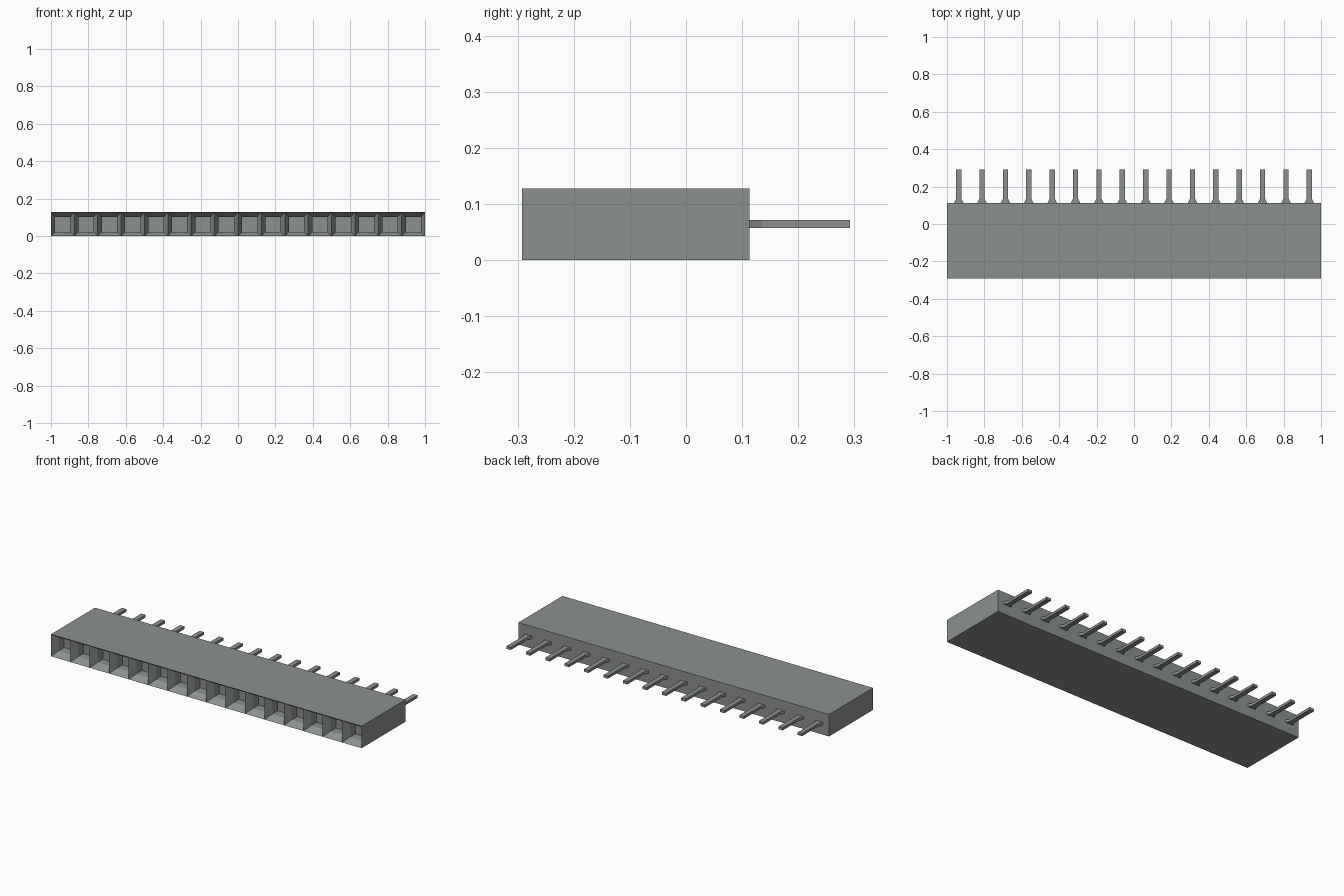
import bpy
import bmesh

cube = bpy.data.objects.get("Cube")
if cube:
    bpy.data.objects.remove(cube)

COUNT = 16
PITCH = 2 / COUNT
FRONT, BACK, TIP = -0.292, 0.113, 0.292
HEIGHT = 0.128

grey = bpy.data.materials.new("plain_grey")
grey.use_nodes = True
grey.diffuse_color = (0.26, 0.285, 0.265, 1)
grey.node_tree.nodes["Principled BSDF"].inputs["Base Color"].default_value = grey.diffuse_color


def finish(bm, name):
    bmesh.ops.remove_doubles(bm, verts=bm.verts, dist=0.0001)
    bmesh.ops.recalc_face_normals(bm, faces=bm.faces)
    mesh = bpy.data.meshes.new(name)
    bm.to_mesh(mesh)
    bm.free()
    mesh.materials.append(grey)
    obj = bpy.data.objects.new(name, mesh)
    bpy.context.collection.objects.link(obj)
    return obj


def rectangle(bm, x0, x1, y, z0, z1):
    return [bm.verts.new((x, y, z)) for x, z in ((x0, z0), (x1, z0), (x1, z1), (x0, z1))]


def bridge(bm, a, b, sides=range(4)):
    for i in sides:
        j = (i + 1) % 4
        bm.faces.new((a[i], a[j], b[j], b[i]))


# Housing: open cells with flared mouths, closed at the back
def housing(name, first, last):
    bm = bmesh.new()
    for i in range(first, last):
        x0 = -1 + i * PITCH
        x1 = x0 + PITCH
        mouth = rectangle(bm, x0, x1, FRONT, 0, HEIGHT)
        throat = rectangle(bm, x0 + 0.022, x1 - 0.022, FRONT + 0.04, 0.022, HEIGHT - 0.026)
        floor = rectangle(bm, x0 + 0.022, x1 - 0.022, FRONT + 0.09, 0.022, HEIGHT - 0.026)
        rear = rectangle(bm, x0, x1, BACK, 0, HEIGHT)
        bridge(bm, mouth, throat)
        bridge(bm, throat, floor)
        bm.faces.new(floor)
        bm.faces.new(rear)
        # Outer skin, with end walls only on the outermost cells
        sides = [0, 2] + [1] * (i == last - 1) + [3] * (i == first)
        bridge(bm, mouth, rear, sides)
    return finish(bm, name)


housing("end_housing", 0, 1)
housing("main_housing", 1, COUNT)

# Pins: flat blades with a flared foot where they leave the housing
for i in range(COUNT):
    x = -1 + (i + 0.5) * PITCH
    bm = bmesh.new()
    rings = [rectangle(bm, x - w, x + w, y, 0.057, 0.072)
             for y, w in ((BACK, 0.025), (BACK + 0.008, 0.021), (BACK + 0.022, 0.014), (TIP, 0.014))]
    for a, b in zip(rings, rings[1:]):
        bridge(bm, a, b)
    bm.faces.new(rings[0])
    bm.faces.new(rings[-1])
    finish(bm, f"pin_{i + 1}")
